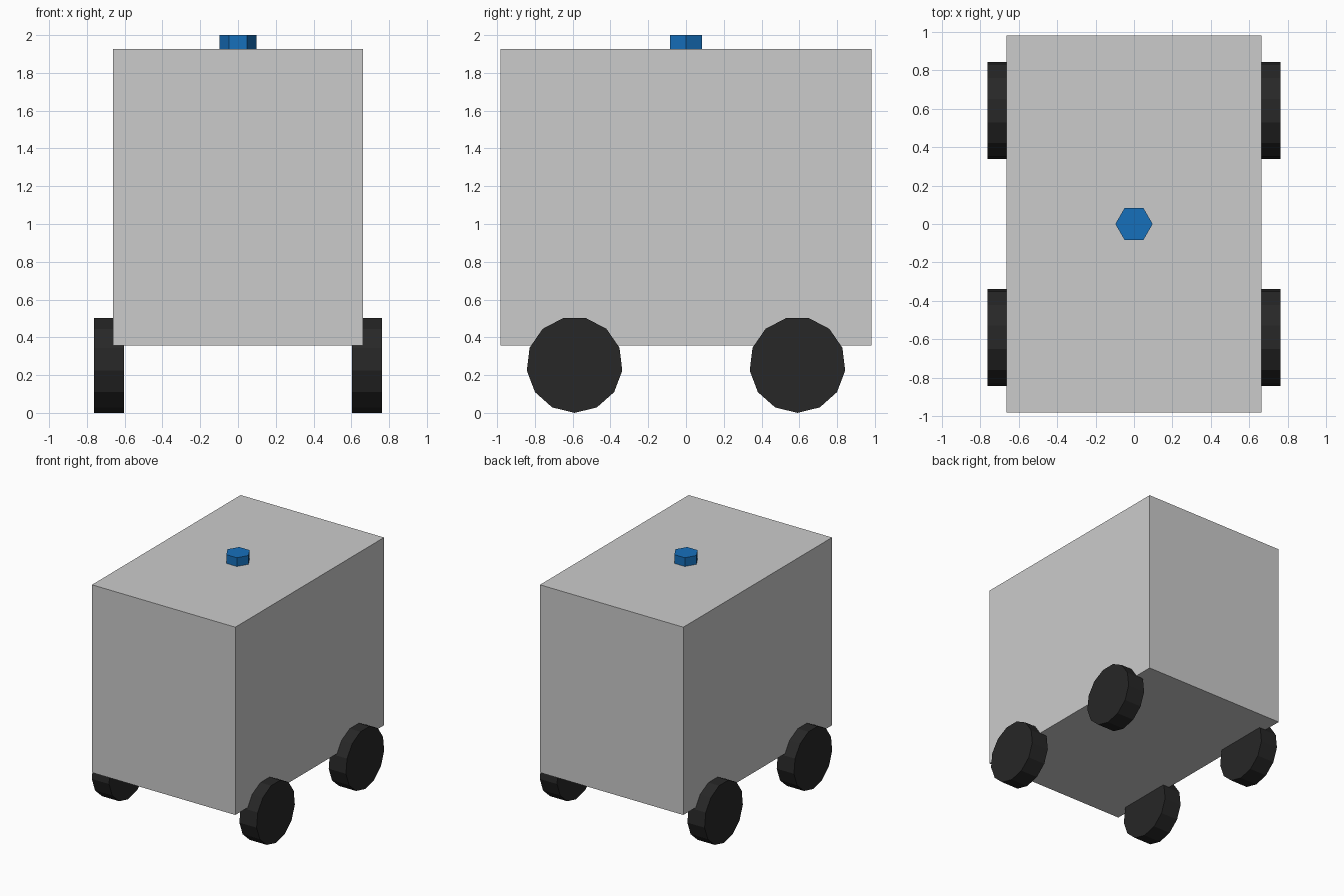
import bpy, bmesh
from math import sin, cos, pi
from mathutils import Vector

if "Cube" in bpy.data.objects:
    bpy.data.objects.remove(bpy.data.objects["Cube"])


def material(name, rgb):
    m = bpy.data.materials.new(name)
    m.diffuse_color = (*rgb, 1)
    m.use_nodes = True
    m.node_tree.nodes["Principled BSDF"].inputs["Base Color"].default_value = m.diffuse_color
    return m


def finish(name, bm, mat=None):
    bmesh.ops.recalc_face_normals(bm, faces=bm.faces)
    me = bpy.data.meshes.new(name)
    bm.to_mesh(me)
    bm.free()
    if mat:
        me.materials.append(mat)
    ob = bpy.data.objects.new(name, me)
    bpy.context.collection.objects.link(ob)
    return ob


def prism(name, sides, start, radius, centre, u, v, extrude, mat):
    """Regular polygon in the plane u, v, extruded into a closed prism."""
    bm = bmesh.new()
    u, v, c = Vector(u), Vector(v), Vector(centre)
    angles = [start + 2 * pi * i / sides for i in range(sides)]
    face = bm.faces.new([bm.verts.new(c + radius * (cos(a) * u + sin(a) * v)) for a in angles])
    ext = bmesh.ops.extrude_face_region(bm, geom=[face], use_keep_orig=True)
    moved = [g for g in ext["geom"] if isinstance(g, bmesh.types.BMVert)]
    bmesh.ops.translate(bm, verts=moved, vec=extrude)
    return finish(name, bm, mat)


black = material("black_rubber", (0.02, 0.02, 0.02))
blue = material("blue", (0.008, 0.16, 0.5))

# Box body
bm = bmesh.new()
bmesh.ops.create_cube(bm, size=1)
bmesh.ops.scale(bm, vec=(1.326, 1.964, 1.57), verts=bm.verts)
bmesh.ops.translate(bm, vec=(0, 0, 1.142), verts=bm.verts)
finish("body", bm)

# Four 13-sided wheels, one corner resting on the ground
R = 0.2545
for side, sx in (("right", 1), ("left", -1)):
    for end, y in (("front", -0.59), ("back", 0.59)):
        prism(f"{end}_{side}_wheel", 13, -pi / 2, R, (sx * 0.603, y, R),
              (0, 1, 0), (0, 0, 1), (sx * 0.159, 0, 0), black)

# Hexagonal button on the roof
prism("roof_button", 6, 0, 0.097, (0, 0, 1.927), (1, 0, 0), (0, 1, 0), (0, 0, 0.073), blue)
